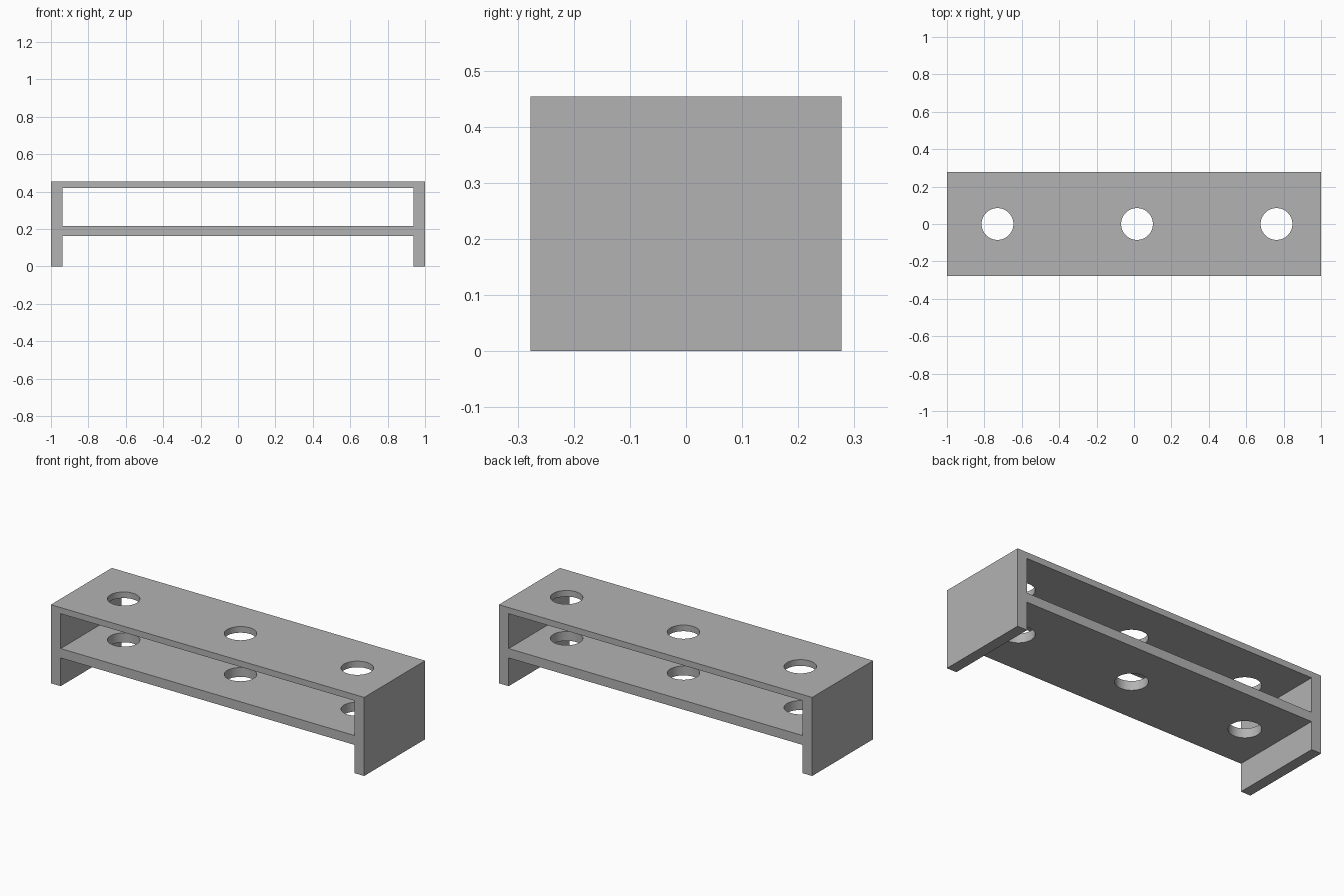
import bpy
import math

if "Cube" in bpy.data.objects:
    bpy.data.objects.remove(bpy.data.objects["Cube"])

W, D, H = 2.0, 0.555, 0.4535      # overall size
WALL = 0.0625                     # end panel thickness
TOP_UNDER = 0.418                 # underside of top board
SHELF_LOW, SHELF_HIGH = 0.163, 0.217
HOLE_R = 0.085
HOLE_X = (-0.73, 0.016, 0.762)

grey = bpy.data.materials.new("plain grey")
grey.diffuse_color = (0.45, 0.45, 0.45, 1)
grey.use_nodes = True
grey.node_tree.nodes["Principled BSDF"].inputs["Base Color"].default_value = grey.diffuse_color


def box(name, width, depth, z0, z1):
    bpy.ops.mesh.primitive_cube_add(size=1, location=(0, 0, (z0 + z1) / 2))
    ob = bpy.context.object
    ob.name = name
    ob.scale = (width, depth, z1 - z0)
    bpy.ops.object.transform_apply(location=True, rotation=False, scale=True)
    return ob


def cylinder(name, x):
    bpy.ops.mesh.primitive_cylinder_add(vertices=64, radius=HOLE_R, depth=2, location=(x, 0, 0))
    ob = bpy.context.object
    ob.name = name
    return ob


# One-piece rack: end panels, top board and shelf
rack = box("rack_frame", W, D, 0, H)
rack.data.materials.append(grey)

# Openings between the boards and below the shelf, then the round holes
inner = W - 2 * WALL
cutters = [box("upper_opening", inner, D * 2, SHELF_HIGH, TOP_UNDER),
           box("lower_opening", inner, D * 2, -0.5, SHELF_LOW)]
cutters += [cylinder(f"hole_cutter_{i + 1}", x) for i, x in enumerate(HOLE_X)]

bpy.ops.object.select_all(action='DESELECT')
bpy.context.view_layer.objects.active = rack
rack.select_set(True)
for c in cutters:
    c.hide_render = True
    mod = rack.modifiers.new(c.name, 'BOOLEAN')
    mod.operation = 'DIFFERENCE'
    mod.solver = 'EXACT'
    mod.object = c
    bpy.ops.object.modifier_apply(modifier=mod.name)
for c in cutters:
    bpy.data.objects.remove(c, do_unlink=True)

# Smooth hole walls, crisp edges
bpy.ops.object.shade_smooth_by_angle(angle=math.radians(30))
